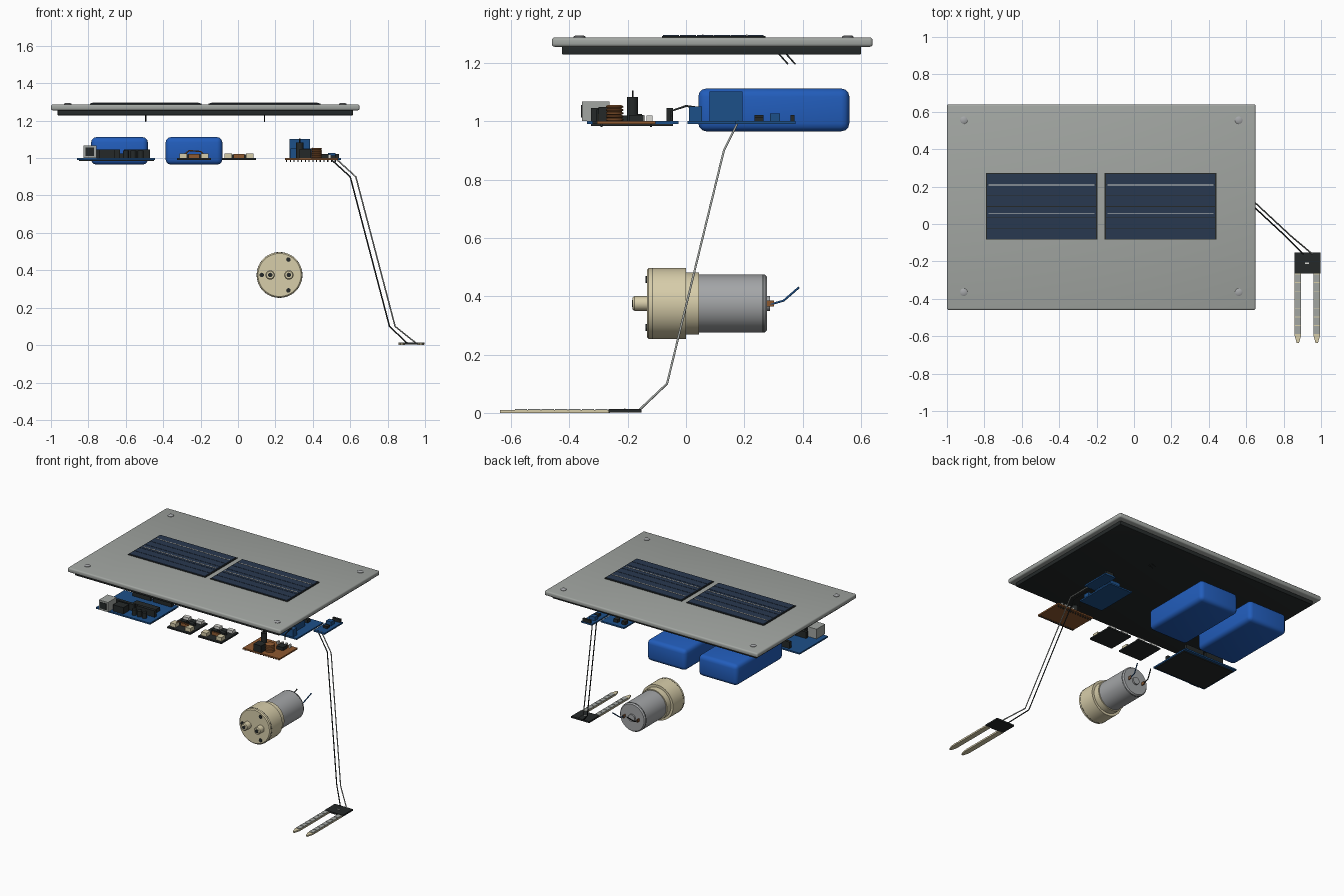
import bpy, bmesh, math
from mathutils import Vector

default_cube = bpy.data.objects.get("Cube")
if default_cube:
    bpy.data.objects.remove(default_cube, do_unlink=True)


def material(name, red, green, blue):
    mat = bpy.data.materials.new(name)
    mat.use_nodes = True
    colour = (red, green, blue, 1)
    mat.diffuse_color = colour
    mat.node_tree.nodes["Principled BSDF"].inputs["Base Color"].default_value = colour
    return mat


lid_grey = material("lid_grey", .36, .38, .36)
metal = material("motor_metal", .37, .38, .39)
black = material("black_plastic", .018, .022, .022)
battery_blue = material("battery_blue", .016, .11, .5)
board_blue = material("board_blue", .012, .08, .25)
cell_navy = material("cell_navy", .022, .04, .08)
copper = material("copper_brown", .27, .1, .03)
cream = material("cream_plastic", .68, .61, .4)
white = material("contact_white", .7, .7, .66)


def finish(name, bm, mat, smooth=False):
    bmesh.ops.recalc_face_normals(bm, faces=bm.faces)
    mesh = bpy.data.meshes.new(name)
    bm.to_mesh(mesh)
    bm.free()
    mesh.materials.append(mat)
    obj = bpy.data.objects.new(name, mesh)
    bpy.context.collection.objects.link(obj)
    if smooth:
        bpy.ops.object.select_all(action="DESELECT")
        obj.select_set(True)
        bpy.context.view_layer.objects.active = obj
        bpy.ops.object.shade_smooth_by_angle(angle=math.radians(35))
    return obj


def box(name, mat, x_span, y_span, z_span, bevel=0):
    bm = bmesh.new()
    bmesh.ops.create_cube(bm, size=1)
    spans = (x_span, y_span, z_span)
    for vert in bm.verts:
        vert.co = [low + (c + .5) * (high - low) for c, (low, high) in zip(vert.co, spans)]
    if bevel:
        bmesh.ops.bevel(bm, geom=bm.edges[:], offset=bevel, segments=3,
                        profile=.5, affect="EDGES")
    return finish(name, bm, mat, bevel > 0)


def block(name, mat, x, y, base, width, depth, height):
    """Box given by its centre in plan and its base height."""
    return box(name, mat, (x - width / 2, x + width / 2),
               (y - depth / 2, y + depth / 2), (base, base + height))


def lathe(name, mat, origin, direction, profile, sides=32):
    """Turn (distance along axis, radius) points around an axis."""
    turn = Vector(direction).to_track_quat("Z", "Y")
    bm = bmesh.new()
    rings = []
    for along, radius in profile:
        ring = []
        for i in range(sides):
            angle = math.tau * i / sides
            point = Vector((radius * math.cos(angle), radius * math.sin(angle), along))
            ring.append(bm.verts.new(Vector(origin) + turn @ point))
        rings.append(ring)
    for low, high in zip(rings, rings[1:]):
        for i in range(sides):
            j = (i + 1) % sides
            bm.faces.new((low[i], low[j], high[j], high[i]))
    bm.faces.new(rings[0])
    bm.faces.new(rings[-1])
    return finish(name, bm, mat, True)


def wire(name, mat, points, radius=.004):
    curve = bpy.data.curves.new(name, "CURVE")
    curve.dimensions = "3D"
    curve.bevel_depth = radius
    curve.bevel_resolution = 1
    curve.use_fill_caps = True
    spline = curve.splines.new("POLY")
    spline.points.add(len(points) - 1)
    for target, point in zip(spline.points, points):
        target.co = (*point, 1)
    curve.materials.append(mat)
    obj = bpy.data.objects.new(name, curve)
    bpy.context.collection.objects.link(obj)


# Lid with gasket and corner screws
box("lid", lid_grey, (-1, .65), (-.46, .64), (1.255, 1.287), .01)
box("lid_gasket", black, (-.965, .615), (-.425, .6), (1.228, 1.256), .004)
for x in (-.91, .56):
    for y in (-.365, .555):
        lathe("lid_screw", metal, (x, y, 1.28), (0, 0, 1), [(0, .02), (.01, .02), (.014, .013)], 16)

# Solar panels with contact stripes, and leads under the lid
for start in (-.792, -.157):
    end = start + .597
    box("solar_frame", black, (start, end), (-.083, .272), (1.28, 1.292))
    for row in range(6):
        y = -.079 + row * .058
        box("solar_cells", cell_navy, (start + .007, end - .007), (y, y + .055), (1.285, 1.295))
    for y in (.055, .205):
        box("contact_stripe", white, (start + .015, end - .015), (y, y + .005), (1.29, 1.297))
    for offset in (0, .025):
        middle = (start + end) / 2
        wire("solar_lead", black, [(middle, .31 + offset, 1.24), (middle, .35 + offset, 1.195)], .003)

# Battery packs
for x in (-.785, -.387):
    box("battery", battery_blue, (x, x + .303), (.042, .56), (.965, 1.112), .028)

# Controller board
box("controller_board", board_blue, (-.862, -.445), (-.34, -.025), (.99, 1))
box("data_socket", lid_grey, (-.827, -.757), (-.357, -.262), (1, 1.068))
box("data_socket_opening", black, (-.815, -.769), (-.36, -.35), (1.012, 1.056))
box("power_jack", black, (-.74, -.66), (-.325, -.262), (1, 1.045))
box("controller_chip", black, (-.68, -.5), (-.2, -.15), (1, 1.025))
for y in (-.055, -.24):
    for x in (-.7, -.54):
        block("pin_header", black, x, y, 1, .14, .022, .045)
for x in (-.6, -.56, -.52):
    lathe("controller_capacitor", black, (x, -.29, 1), (0, 0, 1), [(0, .016), (.04, .016)], 16)
block("controller_pins", black, -.65, -.185, .984, .4, .28, .006)

# Two small driver boards
for x in (-.235, .005):
    block("driver_board", black, x, -.225, .99, .18, .19, .01)
    for side in (-1, 1):
        block("driver_socket", cream, x + side * .058, -.28, 1, .04, .045, .025)
        block("driver_terminal", white, x + side * .05, -.155, 1, .045, .03, .02)
        block("driver_chip", black, x + side * .03, -.215, 1, .04, .03, .02)
    block("driver_link", copper, x, -.25, 1, .06, .012, .022)
wire("jumper", copper, [(-.3, -.27, 1.01), (-.26, -.28, 1.04), (-.2, -.28, 1.035), (-.17, -.27, 1.01)])

# Power board with coil, capacitor and pin combs
box("power_board", copper, (.25, .535), (-.305, -.105), (.99, 1))
block("power_terminal", black, .36, -.27, 1, .06, .06, .048)
for level in range(5):
    lathe("coil_winding", copper, (.42, -.245, 1 + level * .011), (0, 0, 1),
          [(0, .024), (.003, .03), (.007, .03), (.011, .024)], 20)
lathe("power_capacitor", black, (.33, -.183, 1), (0, 0, 1), [(0, .019), (.083, .019)], 20)
wire("capacitor_lead", black, [(.33, -.183, 1.08), (.33, -.183, 1.105)], .003)
block("power_chip", black, .46, -.17, 1, .05, .05, .022)
for i in range(14):
    for y in (-.29, -.12):
        block("power_pin", black, .26 + i * .02, y, .98, .006, .006, .02)
for i in range(4):
    block("power_contact", white, .4 + i * .03, -.125, 1, .012, .02, .02)

# Relay board
box("relay_board", board_blue, (.27, .45), (.005, .3), (.99, 1))
box("relay", board_blue, (.275, .385), (.08, .193), (1, 1.102))
box("relay_terminal", board_blue, (.28, .42), (.01, .055), (1, 1.05))
for x in (.3, .36):
    block("relay_pin_block", black, x, .25, 1, .03, .03, .022)
wire("relay_jumper", black, [(.4, -.05, 1), (.4, -.05, 1.035), (.4, 0, 1.052), (.4, .05, 1.045)])

# Moisture sensor board
box("sensor_board", board_blue, (.465, .55), (.17, .375), (.99, 1))
block("sensor_trimmer", board_blue, .5, .305, 1, .04, .035, .026)
block("sensor_chip", black, .51, .25, 1, .03, .03, .015)
block("sensor_pins", black, .51, .365, 1, .06, .015, .022)

# Cable pair down to the probe
for tag, shift, mat in (("left", .03, lid_grey), ("right", 0, black)):
    wire(tag + "_probe_cable", mat, [
        (.49 + shift, .18, 1), (.6 + shift, .13, .9),
        (.81 + shift, -.065, .1), (.905 + shift * 1.6, -.16, .01)])

# Two-pronged soil probe
box("probe_head", black, (.857, .997), (-.265, -.153), (.002, .013))
block("probe_contacts", white, .925, -.21, .012, .02, .006, .003)
for x in (.876, .977):
    bm = bmesh.new()
    outline = [(-.018, -.26), (-.018, -.595), (-.006, -.637), (.006, -.637), (.018, -.595), (.018, -.26)]
    face = bm.faces.new([bm.verts.new((x + dx, y, 0)) for dx, y in outline])
    raised = bmesh.ops.extrude_face_region(bm, geom=[face])["geom"]
    bmesh.ops.translate(bm, vec=(0, 0, .01),
                        verts=[v for v in raised if isinstance(v, bmesh.types.BMVert)])
    finish("probe_prong", bm, cream)
    for i in range(7):
        block("prong_plate", lid_grey, x, -.29 - i * .046, .009, .032, .042, .004)

# Pump: gear head, neck, motor can and end cap along one axis
motor_axis = Vector((.222, 0, .375))
back = (0, 1, 0)
lathe("pump_head", cream, motor_axis, back, [(-.134, .115), (-.128, .122), (0, .122)], 48)
lathe("pump_seam", black, motor_axis, back, [(-.117, .1225), (-.114, .1225)], 48)
lathe("pump_neck", cream, motor_axis, back, [(-.01, .106), (.044, .106)], 48)
lathe("motor_can", metal, motor_axis, back, [(.03, .099), (.27, .099), (.278, .092)], 48)
lathe("motor_seam", black, motor_axis, back, [(.262, .0995), (.265, .0995)], 48)
lathe("motor_boss", metal, motor_axis, back, [(.27, .025), (.288, .025)], 20)
for side in (-1, 1):
    nozzle = motor_axis + Vector((side * .05, 0, 0))
    lathe("pump_nozzle", cream, nozzle, back, [(-.183, .02), (-.177, .025), (-.12, .025)], 20)
    lathe("nozzle_bore", black, nozzle, back, [(-.185, .012), (-.18, .012)], 16)
    block("motor_tab", copper, .222 + side * .055, .287, .365, .006, .03, .02)
    lead_x = .222 + side * .055
    wire("motor_lead", board_blue if side > 0 else black,
         [(lead_x, .29, .372), (lead_x, .335, .385), (lead_x + .02, .387, .43)])
for angle in (60, 180, 300):
    turn = math.radians(angle)
    spot = motor_axis + Vector((math.cos(turn), 0, math.sin(turn))) * .095
    lathe("pump_screw", black, spot, back, [(-.139, .012), (-.12, .012)], 12)
